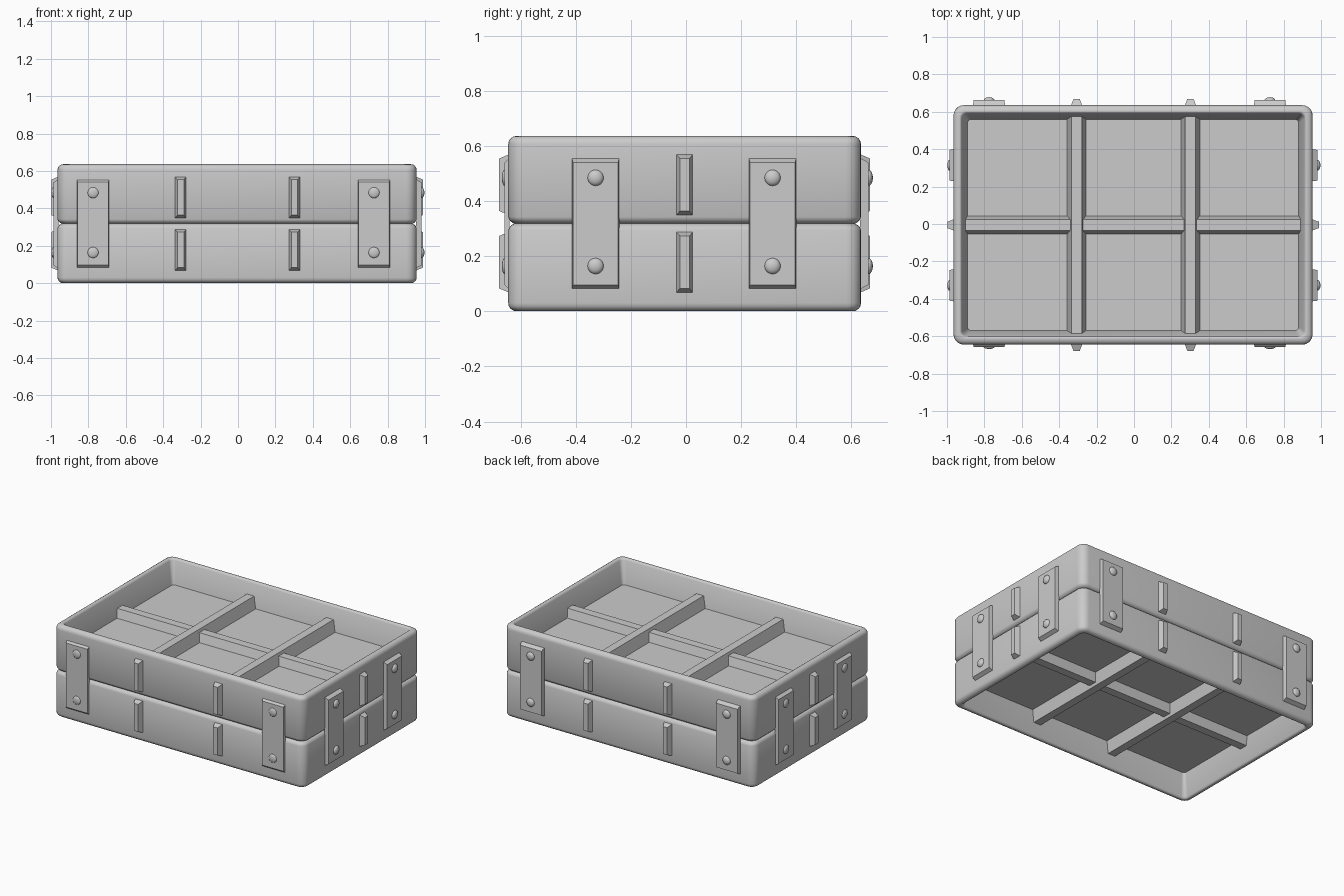
import bpy, bmesh, math
from mathutils import Vector

if "Cube" in bpy.data.objects:
    bpy.data.objects.remove(bpy.data.objects["Cube"])

SHIFT = Vector((-0.005, -0.005, 0))   # body sits slightly off the bounding centre
HX, HY, MID, H = 0.96, 0.64, 0.318, 0.636

grey = bpy.data.materials.new("plain_grey")
grey.diffuse_color = (0.6, 0.6, 0.6, 1)
grey.use_nodes = True
grey.node_tree.nodes["Principled BSDF"].inputs["Base Color"].default_value = grey.diffuse_color


def finish(bm, name, smooth=False):
    bmesh.ops.recalc_face_normals(bm, faces=bm.faces)
    if smooth:
        for f in bm.faces:
            f.smooth = True
        for e in bm.edges:
            e.smooth = e.calc_face_angle(0) < math.radians(32)
    me = bpy.data.meshes.new(name)
    bm.to_mesh(me)
    bm.free()
    me.materials.append(grey)
    ob = bpy.data.objects.new(name, me)
    ob.location = SHIFT
    bpy.context.collection.objects.link(ob)
    return ob


def rounded_loop(bm, d, z, r, n=5):
    """Rounded rectangle inset by d from the outer wall."""
    hx, hy = HX - d, HY - d
    vs = []
    for k, (sx, sy) in enumerate(((1, 1), (-1, 1), (-1, -1), (1, -1))):
        for i in range(n + 1):
            a = math.pi / 2 * (k + i / n)
            vs.append(bm.verts.new((sx * (hx - r) + r * math.cos(a),
                                    sy * (hy - r) + r * math.sin(a), z)))
    return vs


def tray(name, flip):
    # inset, height, corner radius: recess floor, inner wall, rim, side, seam
    prof = [(0.075, 0.165, 0.02), (0.045, 0.012, 0.03), (0.040, 0.003, 0.032), (0.035, 0, 0.035)]
    R = 0.03
    for i in range(5):
        a = math.pi / 2 * i / 4
        prof.append((R - R * math.sin(a), R - R * math.cos(a), 0.055 - 0.02 * (1 - i / 4)))
    prof += [(0, MID - 0.024, 0.055), (0.004, MID - 0.014, 0.053),
             (0.011, MID - 0.006, 0.05), (0.022, MID, 0.045)]
    bm = bmesh.new()
    loops = [rounded_loop(bm, d, H - z if flip else z, r) for d, z, r in prof]
    for a, b in zip(loops, loops[1:]):
        for i in range(len(a)):
            j = (i + 1) % len(a)
            bm.faces.new((a[i], a[j], b[j], b[i]))
    bm.faces.new(loops[0])
    bm.faces.new(loops[-1])
    finish(bm, name, True)


def frustum(name, centre, u, v, n, base, top, h):
    """Tapered block: half sizes base and top along u and v, rising h along n."""
    c, u, v, n = map(Vector, (centre, u, v, n))
    bm = bmesh.new()
    rings = []
    for (a, b), k in ((base, 0), (top, h)):
        rings.append([bm.verts.new(c + u * a * s + v * b * t + n * k)
                      for s, t in ((-1, -1), (1, -1), (1, 1), (-1, 1))])
    for i in range(4):
        j = (i + 1) % 4
        bm.faces.new((rings[0][i], rings[0][j], rings[1][j], rings[1][i]))
    bm.faces.new(rings[0])
    bm.faces.new(rings[1])
    finish(bm, name)


def bolt(name, centre, n, r, h):
    """Domed bolt head, flattened along the wall normal."""
    bm = bmesh.new()
    bmesh.ops.create_uvsphere(bm, u_segments=16, v_segments=10, radius=1)
    for p in bm.verts:
        p.co = Vector([p.co[i] * (h if n[i] else r) for i in range(3)]) + Vector(centre)
    finish(bm, name, True)


# two stacked trays, open at bottom and top
tray("lower_tray", False)
tray("upper_tray", True)

# divider ribs in both recesses
X, Y, Z = (1, 0, 0), (0, 1, 0), (0, 0, 1)
for label, z, nz in (("top", H - 0.165, 1), ("bottom", 0.165, -1)):
    n = (0, 0, nz)
    for x in (-0.302, 0.307):
        frustum(label + "_cross_divider", (x, 0, z), X, Y, n,
                (0.05, 0.60), (0.028, 0.60), 0.077)
    frustum(label + "_long_divider", (0, 0, z), X, Y, n,
            (0.92, 0.048), (0.92, 0.029), 0.058)

# walls: name, normal, tangent, half depth, latch thickness, bolt height, latch spots, rib spots
walls = (
    ("front", (0, -1, 0), X, HY, 0.013, 0.010, (-0.77, 0.732), (-0.302, 0.307)),
    ("back", (0, 1, 0), X, HY, 0.027, 0.016, (-0.77, 0.732), (-0.302, 0.307)),
    ("left", (-1, 0, 0), Y, HX, 0.021, 0.012, (-0.323, 0.319), (0,)),
    ("right", (1, 0, 0), Y, HX, 0.025, 0.017, (-0.323, 0.319), (0,)),
)
for side, n, u, depth, thick, dome, latches, ribs in walls:
    N, U = Vector(n), Vector(u)
    # strap latches bridging the seam, each with two bolts
    for p in latches:
        frustum(side + "_latch", N * (depth - 0.004) + U * p + Vector((0, 0, 0.318)), u, Z, n,
                (0.086, 0.238), (0.082, 0.222), thick + 0.004)
        for z in (0.164, 0.484):
            bolt(side + "_bolt", N * (depth + thick) + U * p + Vector((0, 0, z)), n, 0.029, dome)
    # short tapered grip ribs above and below the seam
    for p in ribs:
        for z in (0.178, 0.459):
            frustum(side + "_grip_rib", N * (depth - 0.002) + U * p + Vector((0, 0, z)), u, Z, n,
                    (0.030, 0.110), (0.017, 0.095), 0.035)
